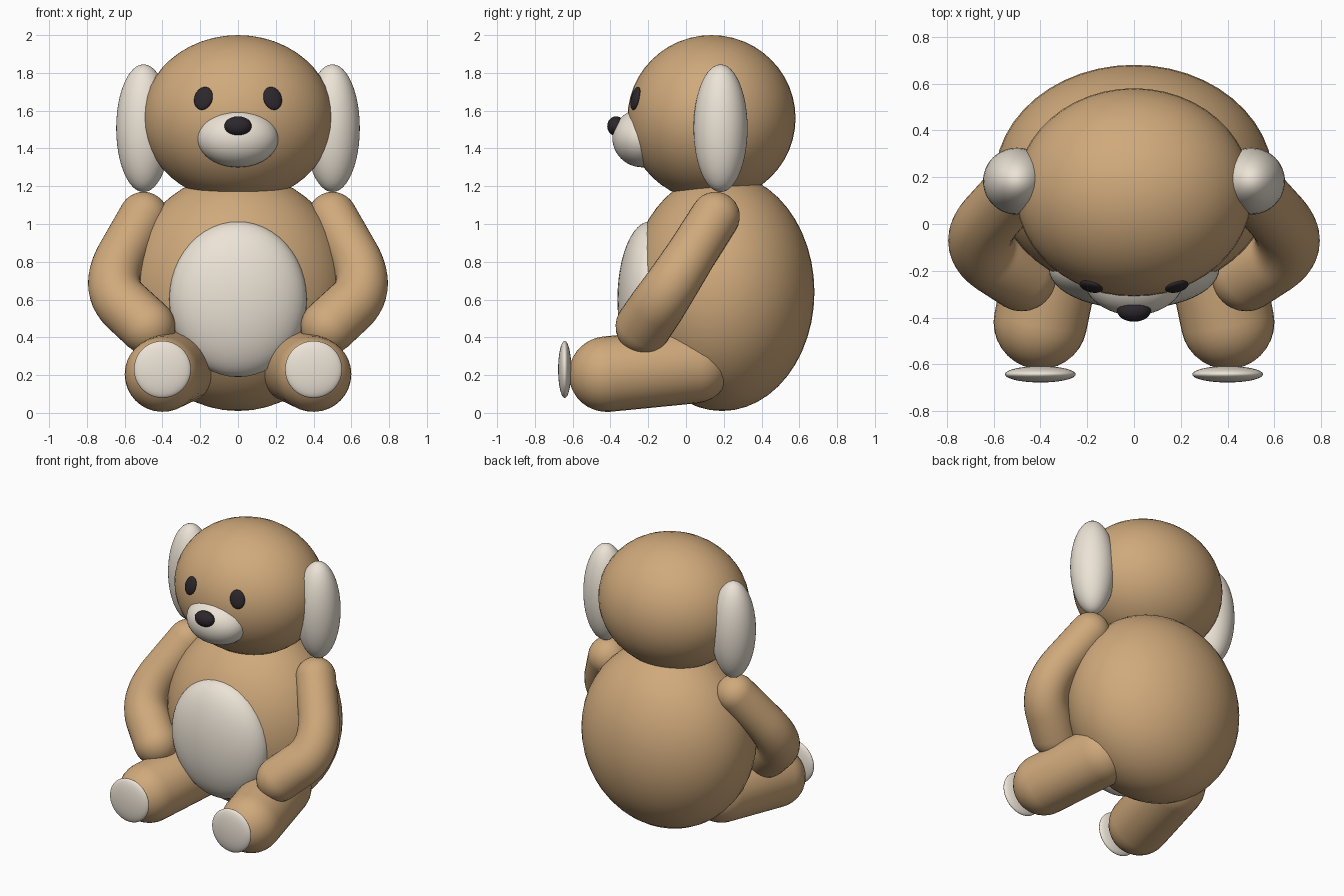
import bpy, bmesh, math
from mathutils import Vector, Matrix, Euler

if "Cube" in bpy.data.objects:
    bpy.data.objects.remove(bpy.data.objects["Cube"])


def material(name, rgb):
    m = bpy.data.materials.new(name)
    m.diffuse_color = (*rgb, 1)
    m.use_nodes = True
    m.node_tree.nodes["Principled BSDF"].inputs["Base Color"].default_value = m.diffuse_color
    return m


TAN = material("tan_plush", (0.63, 0.40, 0.20))
CREAM = material("cream_plush", (0.84, 0.77, 0.67))
BLACK = material("black_plastic", (0.025, 0.02, 0.025))


def finish(bm, name, mat):
    bmesh.ops.recalc_face_normals(bm, faces=bm.faces)
    for f in bm.faces:
        f.smooth = True
    me = bpy.data.meshes.new(name)
    bm.to_mesh(me)
    bm.free()
    me.materials.append(mat)
    ob = bpy.data.objects.new(name, me)
    bpy.context.collection.objects.link(ob)
    return ob


def ellipsoid(name, centre, radii, mat, rot=(0, 0, 0)):
    bm = bmesh.new()
    bmesh.ops.create_uvsphere(bm, u_segments=48, v_segments=24, radius=1)
    bm.transform(Matrix.LocRotScale(Vector(centre), Euler(rot), Vector(radii)))
    return finish(bm, name, mat)


def sausage(name, path, radii, mat, sides=32, cap=8):
    """Tube along a path with rounded ends."""
    pts = [Vector(p) for p in path]
    n = len(pts)
    tans = [(pts[min(i + 1, n - 1)] - pts[max(i - 1, 0)]).normalized() for i in range(n)]
    rings = list(zip(pts, tans, radii))
    angles = [math.pi / 2 * k / cap for k in range(1, cap)]
    start = [(pts[0] - tans[0] * radii[0] * math.sin(a), tans[0], radii[0] * math.cos(a))
             for a in reversed(angles)]
    end = [(pts[-1] + tans[-1] * radii[-1] * math.sin(a), tans[-1], radii[-1] * math.cos(a))
           for a in angles]
    bm = bmesh.new()
    loops = []
    for c, t, r in start + rings + end:
        u = t.cross(Vector((1, 0, 0))).normalized()
        v = t.cross(u)
        loops.append([bm.verts.new(c + r * (u * math.cos(a) + v * math.sin(a)))
                      for a in (2 * math.pi * k / sides for k in range(sides))])
    for a, b in zip(loops, loops[1:]):
        for k in range(sides):
            j = (k + 1) % sides
            bm.faces.new((a[k], a[j], b[j], b[k]))
    # close both tips
    for loop, tip in ((loops[0], pts[0] - tans[0] * radii[0]),
                      (loops[-1], pts[-1] + tans[-1] * radii[-1])):
        v = bm.verts.new(tip)
        for k in range(sides):
            bm.faces.new((loop[k], loop[(k + 1) % sides], v))
    return finish(bm, name, mat)


def bent_path(a, corner, b, blend=0.5, steps=12):
    """Two straight runs joined by a rounded corner."""
    a, c, b = Vector(a), Vector(corner), Vector(b)
    p, q = c.lerp(a, blend), c.lerp(b, blend)
    return [a] + [p.lerp(c, t).lerp(c.lerp(q, t), t)
                  for t in (i / steps for i in range(steps + 1))] + [b]


# Torso and belly patch
ellipsoid("body", (0, 0.19, 0.64), (0.595, 0.49, 0.63), TAN)
ellipsoid("belly_patch", (0, -0.19, 0.602), (0.365, 0.173, 0.412), CREAM)

# Head, muzzle and nose
ellipsoid("head", (0, 0.135, 1.56), (0.505, 0.445, 0.44), TAN)
ellipsoid("muzzle", (0, -0.23, 1.455), (0.215, 0.16, 0.155), CREAM)
ellipsoid("nose", (0, -0.37, 1.518), (0.072, 0.047, 0.052), BLACK)

for s, side in ((-1, "left"), (1, "right")):
    # Eyes and ears
    ellipsoid(f"eye_{side}", (s * 0.183, -0.267, 1.665), (0.05, 0.02, 0.063), BLACK,
              (-0.26, -s * 0.2, s * 0.34))
    ellipsoid(f"ear_{side}", (s * 0.5, 0.183, 1.507), (0.145, 0.143, 0.338), CREAM)

    # Arm bent at the elbow
    arm = bent_path((s * 0.5, 0.155, 1.04), (s * 0.71, -0.08, 0.67), (s * 0.48, -0.225, 0.458))
    n = len(arm) - 1
    sausage(f"arm_{side}", arm, [0.13 + 0.018 * i / n for i in range(n + 1)], TAN)

    # Leg and foot pad
    sausage(f"leg_{side}", [(s * 0.4, -0.42, 0.205), (s * 0.305, 0.04, 0.25)], [0.2, 0.2], TAN)
    ellipsoid(f"foot_pad_{side}", (s * 0.4, -0.642, 0.23), (0.151, 0.035, 0.151), CREAM)
